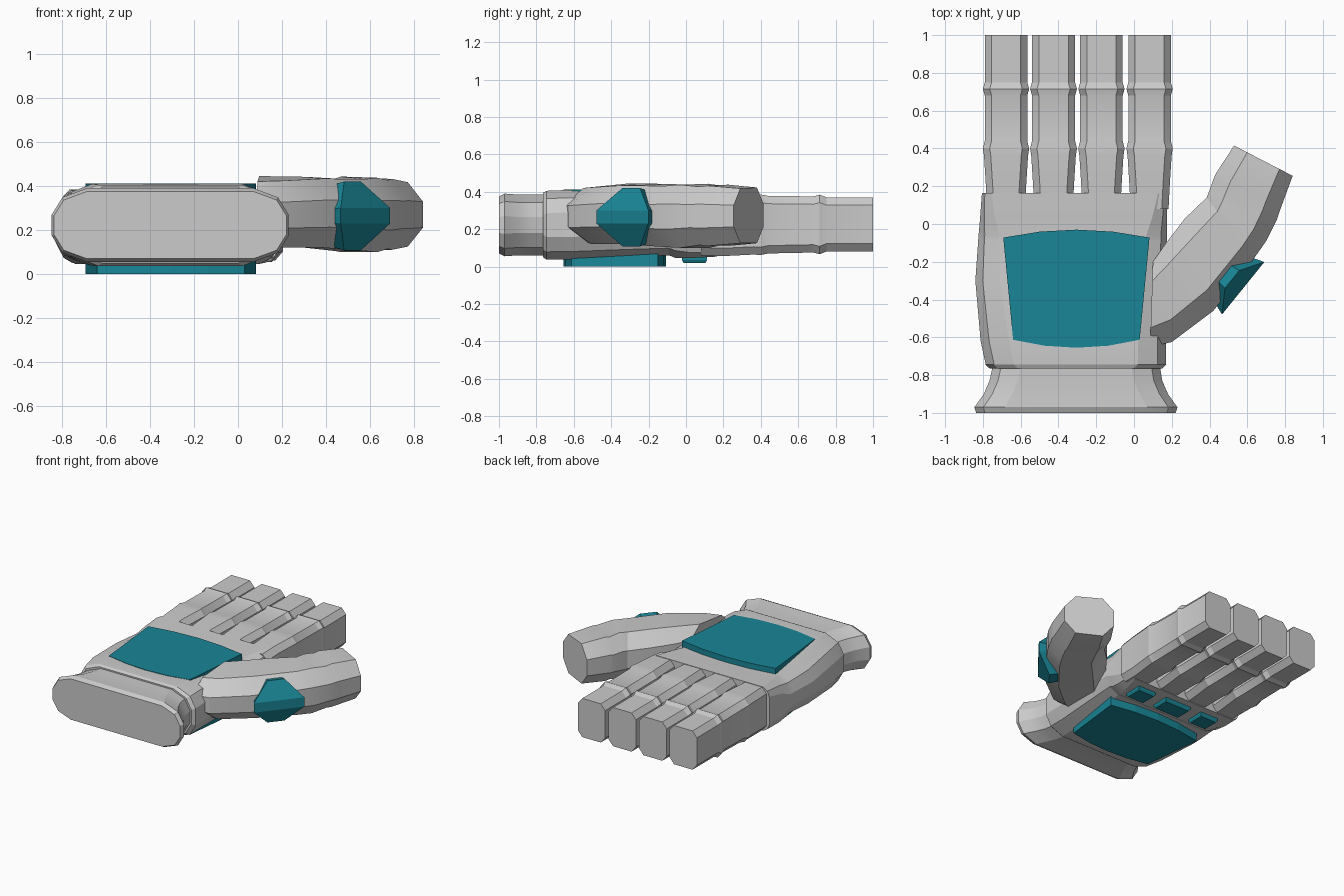
import bpy, bmesh
from mathutils import Vector

if "Cube" in bpy.data.objects:
    bpy.data.objects.remove(bpy.data.objects["Cube"])


def make(name, rings, mat=None, smooth=20):
    """Loft equal-length point rings into a closed solid."""
    bm = bmesh.new()
    rows = [[bm.verts.new(p) for p in r] for r in rings]
    n = len(rows[0])
    for a, b in zip(rows, rows[1:]):
        for i in range(n):
            j = (i + 1) % n
            bm.faces.new((a[i], a[j], b[j], b[i]))
    bm.faces.new(rows[0])
    bm.faces.new(rows[-1])
    bmesh.ops.recalc_face_normals(bm, faces=bm.faces)
    me = bpy.data.meshes.new(name)
    bm.to_mesh(me)
    bm.free()
    ob = bpy.data.objects.new(name, me)
    bpy.context.collection.objects.link(ob)
    if mat:
        me.materials.append(mat)
    if smooth:
        bpy.ops.object.select_all(action='DESELECT')
        ob.select_set(True)
        bpy.context.view_layer.objects.active = ob
        bpy.ops.object.shade_smooth_by_angle(angle=smooth * 3.14159 / 180)
    return ob


def section(y, xl, xr, z0, z1, cx, cz, corner):
    """Rectangle in xz with faceted corners."""
    pts = []
    for x, z, sx, sz, order in ((xr, z0, -1, 1, 1), (xr, z1, -1, -1, -1),
                                (xl, z1, 1, -1, 1), (xl, z0, 1, 1, -1)):
        for u, v in corner[::order]:
            pts.append((x + sx * u * cx, y, z + sz * v * cz))
    return pts


ROUND = [(1, 0), (.3, .35), (0, 1)]
CHAMFER = [(1, 0), (0, 1)]

teal = bpy.data.materials.new("teal")
teal.diffuse_color = (0.01, 0.24, 0.31, 1)
teal.use_nodes = True
teal.node_tree.nodes["Principled BSDF"].inputs["Base Color"].default_value = teal.diffuse_color

# Cuff: flared band at the wrist
make("cuff", [section(*s, ROUND) for s in (
    (-1.0, -.835, .22, .07, .375, .15, .11),
    (-.97, -.845, .23, .055, .39, .16, .12),
    (-.90, -.795, .18, .06, .385, .15, .12),
    (-.83, -.765, .15, .06, .385, .15, .12),
    (-.74, -.745, .135, .06, .385, .15, .12))])

# Palm: slightly hollow on top, raised knuckle band underneath
make("palm", [section(*s, ROUND) for s in (
    (-.765, -.765, .15, .05, .395, .15, .12),
    (-.745, -.785, .17, .037, .405, .15, .12),
    (-.62, -.812, .17, .038, .41, .15, .12),
    (-.30, -.84, .175, .05, .385, .13, .12),
    (-.09, -.825, .175, .06, .37, .11, .11),
    (-.06, -.823, .175, .047, .37, .11, .11),
    (.03, -.815, .175, .046, .375, .08, .08),
    (.165, -.805, .178, .053, .38, .05, .06))])

# Four fingers with small bulges at the joints
for i, (xl, xr) in enumerate(((-.79, -.565), (-.54, -.312), (-.285, -.06), (-.03, .195))):
    rings = []
    for y, grow, z0, z1 in ((.08, -.012, .06, .37), (.20, -.006, .056, .38),
                            (.36, .004, .064, .383), (.40, .01, .062, .385),
                            (.44, 0, .07, .378), (.68, 0, .075, .375),
                            (.715, .01, .066, .384), (.75, 0, .08, .37),
                            (1.0, 0, .08, .37)):
        rings.append(section(y, xl - grow, xr + grow, z0, z1, .036, .042, CHAMFER))
    make("finger_%d" % (i + 1), rings)

# Thumb: octagonal sections between an inner and an outer edge line
OCT = [(-1, -.4), (-.55, -1), (.55, -1), (1, -.4), (1, .4), (.55, 1), (-.55, 1), (-1, .4)]
rings = []
for lx, ly, rx, ry, z0, zl, zr in (
        (.10, -.20, .085, -.65, .14, .455, .41),
        (.17, -.10, .20, -.625, .12, .452, .415),
        (.27, .03, .42, -.46, .12, .445, .43),
        (.385, .14, .63, -.19, .105, .435, .43),
        (.40, .18, .70, -.09, .10, .445, .435),
        (.425, .25, .755, .02, .115, .432, .425),
        (.435, .27, .772, .07, .11, .44, .43),
        (.53, .415, .84, .255, .125, .425, .415)):
    ring = []
    for t, v in OCT:
        f = (t + 1) / 2
        zt = zl + (zr - zl) * f
        ring.append((lx + (rx - lx) * f, ly + (ry - ly) * f, (z0 + zt) / 2 + v * (zt - z0) / 2))
    rings.append(ring)
make("thumb", rings)

# Thumb guard: bent octagonal plate on the outer side of the thumb
u, n = Vector((.63, .78, 0)), Vector((.78, -.63, 0))
c = Vector((.578, -.34, 0))
rows = []
for z, half, off in ((.108, .06, -.075), (.23, .178, 0), (.30, .178, 0), (.42, .06, -.075)):
    zi = .265 + (z - .265) * .9
    rows.append([c + u * -half + n * off + Vector((0, 0, z)),
                 c + u * half + n * off + Vector((0, 0, z)),
                 c + u * half * .85 + n * (off - .075) + Vector((0, 0, zi)),
                 c + u * -half * .85 + n * (off - .075) + Vector((0, 0, zi))])
make("thumb_guard", rows, teal, 0)


# Palm patch and back-of-hand plate: tapered panels with bowed ends
def panel(name, y0, y1, z0, z1, bow):
    outline = []
    for y, half, s in ((y0, .335, -1), (y1, .387, 1)):
        for k in (-1, -.5, 0, .5, 1):
            outline.append((-.305 - s * k * half, y - s * bow * k * k))
    make(name, [[(x, y, z) for x, y in outline] for z in (z0, z1)], teal, 0)


panel("palm_patch", -.655, -.03, .33, .412, .042)
panel("back_plate", -.655, -.108, 0, .10, .042)

# Three knuckle pads underneath
for i, (x, half) in enumerate(((-.585, .075), (-.305, .11), (-.025, .075))):
    rings = [[(x - half + g, -.022 + g, z), (x + half - g, -.022 + g, z),
              (x + half - g, .112 - g, z), (x - half + g, .112 - g, z)]
             for z, g in ((.02, .008), (.035, 0), (.09, 0))]
    make("knuckle_pad_%d" % (i + 1), rings, teal, 0)
